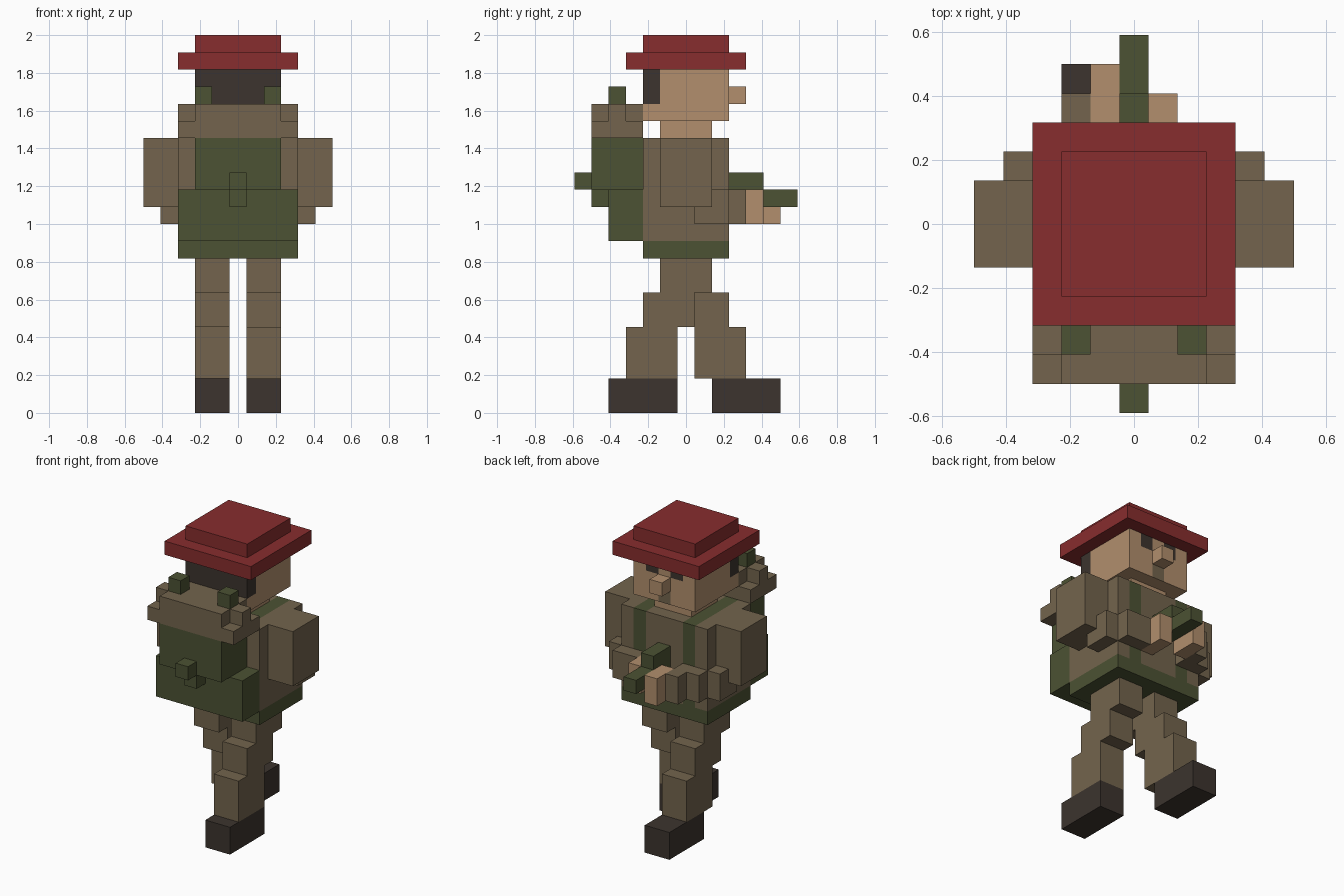
import bpy, bmesh
from mathutils import Vector

U = 1 / 11  # one block of the grid

cube = bpy.data.objects.get("Cube")
if cube:
    bpy.data.objects.remove(cube, do_unlink=True)


def srgb(*c):
    return tuple((v / 255 / 12.92) if v <= 10 else ((v / 255 + 0.055) / 1.055) ** 2.4 for v in c) + (1.0,)


def material(name, color):
    m = bpy.data.materials.new(name)
    m.use_nodes = True
    m.diffuse_color = color
    bsdf = m.node_tree.nodes["Principled BSDF"]
    bsdf.inputs["Base Color"].default_value = color
    bsdf.inputs["Roughness"].default_value = 0.9
    return m


RED = material("red", srgb(135, 45, 46))
SKIN = material("skin", srgb(178, 143, 109))
BROWN = material("uniform_brown", srgb(115, 100, 77))
GREEN = material("olive_green", srgb(76, 82, 51))
DARK = material("dark_brown", srgb(60, 52, 46))


def part(name, mats, boxes, cuts=(), rule=None):
    """Blocks given as (x0, x1, y0, y1, z0, z1) in grid units.
    cuts are (axis, position) slices; rule maps a face centre and normal to a material slot."""
    bm = bmesh.new()
    for x0, x1, y0, y1, z0, z1 in boxes:
        lo = Vector((min(x0, x1), y0, z0))
        hi = Vector((max(x0, x1), y1, z1))
        verts = bmesh.ops.create_cube(bm, size=1)["verts"]
        for v in verts:
            v.co = Vector([lo[i] if v.co[i] < 0 else hi[i] for i in range(3)])
    for axis, pos in cuts:
        n = Vector((0, 0, 0))
        n[axis] = 1
        bmesh.ops.bisect_plane(bm, geom=bm.verts[:] + bm.edges[:] + bm.faces[:],
                               plane_co=n * pos, plane_no=n)
    bm.normal_update()
    if rule:
        for f in bm.faces:
            f.material_index = rule(f.calc_center_median(), f.normal)
    bmesh.ops.scale(bm, vec=(U, U, U), verts=bm.verts)
    me = bpy.data.meshes.new(name)
    bm.to_mesh(me)
    bm.free()
    for m in mats:
        me.materials.append(m)
    ob = bpy.data.objects.new(name, me)
    bpy.context.collection.objects.link(ob)
    return ob


# Striding legs and boots: one swings back, the other forward
for side, s, d in (("left", 1, -1), ("right", -1, 1)):
    part(side + "_leg", [BROWN], [
        (s * 0.5, s * 2.5, -1.5, 1.5, 7, 9),
        (s * 0.5, s * 2.5, d - 1.5, d + 1.5, 5, 7),
        (s * 0.5, s * 2.5, 2 * d - 1.5, 2 * d + 1.5, 2, 5)])
    y0 = 1.5 if d > 0 else -4.5
    part(side + "_boot", [DARK], [(s * 0.5, s * 2.5, y0, y0 + 4, 0, 2)])

# Belt and torso with shoulder straps
part("belt", [GREEN], [(-3.5, 3.5, -2.5, 2.5, 9, 10)])
part("torso", [BROWN, GREEN], [(-3.5, 3.5, -2.5, 2.5, 10, 16)],
     cuts=[(0, p) for p in (-2.5, -1.5, 1.5, 2.5)],
     rule=lambda c, n: int(1.5 < abs(c.x) < 2.5))


# Head with hair at the back, eyes and mouth on the face
def head_rule(c, n):
    if c.y < -1.5 and c.z > 18:
        return 1
    if n.y > 0.5 and c.z > 19 and 0.5 < abs(c.x) < 1.5:
        return 1
    if n.y > 0.5 and c.z < 18 and abs(c.x) < 0.5:
        return 2
    return 0


part("neck", [SKIN], [(-1.5, 1.5, -1.5, 1.5, 16, 17)])
part("head", [SKIN, DARK, BROWN], [(-2.5, 2.5, -2.5, 2.5, 17, 20)],
     cuts=[(0, p) for p in (-1.5, -0.5, 0.5, 1.5)] + [(1, -1.5), (2, 18), (2, 19)],
     rule=head_rule)
part("nose", [SKIN], [(-0.5, 0.5, 2.5, 3.5, 18, 19)])

# Hat
part("hat_brim", [RED], [(-3.5, 3.5, -3.5, 3.5, 20, 21)])
part("hat_crown", [RED], [(-2.5, 2.5, -2.5, 2.5, 21, 22)])

# Arms: upper block, then a stepped forearm angled inward to the hand
for side, s, reach in (("left", 1, (2.5, 3.5, 3.5, 4.5)), ("right", -1, (2.5, 3.5, 4.5, 5.5))):
    part(side + "_upper_arm", [BROWN], [(s * 3.5, s * 5.5, -1.5, 1.5, 12, 16)])
    steps = [(s * (3.5 - i), s * (4.5 - i), y - 2, y, 11, 13) for i, y in enumerate(reach)]
    part(side + "_forearm", [BROWN], steps[:3])
    part(side + "_hand", [SKIN], steps[3:])

# Held tool
part("held_tool", [GREEN], [(-0.5, 0.5, 2.5, 6.5, 12, 13), (-0.5, 0.5, 2.5, 4.5, 13, 14)])

# Backpack with flap, tab and buckle
part("backpack_base", [GREEN], [(-3.5, 3.5, -4.5, -2.5, 10, 13)])
part("backpack_flap", [GREEN], [(-2.5, 2.5, -5.5, -2.5, 13, 16)])
part("backpack_buckle", [GREEN], [(-0.5, 0.5, -5.5, -4.5, 12, 13), (-0.5, 0.5, -6.5, -5.5, 13, 14)])

# Bedroll with rounded ends and two strap knots
part("bedroll", [BROWN], [(-2.5, 2.5, -5.5, -2.5, 16, 18)])
for side, s in (("left", 1), ("right", -1)):
    part(side + "_bedroll_end", [BROWN], [
        (s * 2.5, s * 3.5, -5.5, -2.5, 16, 17), (s * 2.5, s * 3.5, -4.5, -3.5, 17, 18)])
    part(side + "_bedroll_knot", [GREEN], [(s * 1.5, s * 2.5, -4.5, -3.5, 18, 19)])
